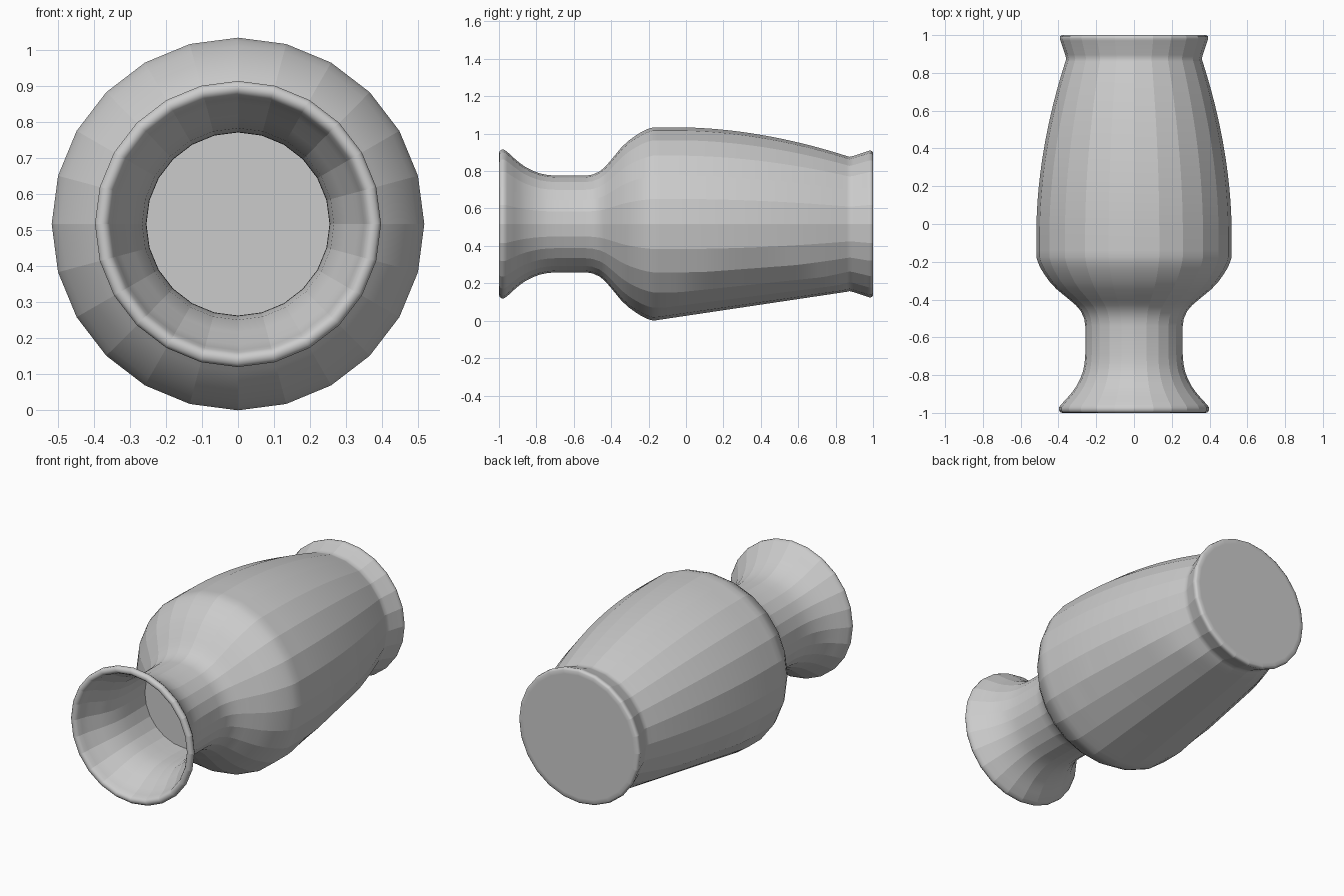
import bpy, bmesh, math

if "Cube" in bpy.data.objects:
    bpy.data.objects.remove(bpy.data.objects["Cube"])

SIDES = 24
AXIS_Z = 0.517


def body_r(y):
    return 0.517 - 0.157 * (max(y + 0.05, 0) / 0.92) ** 1.9


def radius(y, r, ang):
    # Flattened resting patch: straight chords replace the belly curve underneath
    t = ang / math.radians(67)
    if t < 1:
        half = 0.52 * math.sqrt(1 - t * t)
        a, b = 0.345 - half, 0.345 + half
        if a < y < b:
            f = (y - a) / (b - a)
            return body_r(a) * (1 - f) + body_r(b) * f
    return r


# Profile as (y, r): inside of the mouth, lip, neck, belly, base
inside = [(-0.5, 0.257), (-0.62, 0.254), (-0.7, 0.255), (-0.78, 0.266),
          (-0.86, 0.299), (-0.92, 0.335), (-0.96, 0.35)]
lip = [(-0.985, 0.357), (-0.997, 0.366), (-1.0, 0.377), (-0.997, 0.389),
       (-0.987, 0.397), (-0.972, 0.397), (-0.957, 0.387)]
neck = [(-0.92, 0.353), (-0.89, 0.327), (-0.86, 0.306), (-0.82, 0.285),
        (-0.78, 0.27), (-0.74, 0.262), (-0.69, 0.258), (-0.54, 0.258),
        (-0.5, 0.264), (-0.46, 0.282), (-0.43, 0.308), (-0.40, 0.343),
        (-0.345, 0.41), (-0.305, 0.447), (-0.27, 0.472), (-0.235, 0.494),
        (-0.205, 0.508)]
belly = [(y, body_r(y)) for y in (-0.175 + 1.035 * i / 28 for i in range(29))]
base = [(0.875, 0.359), (0.895, 0.364), (0.97, 0.389), (0.982, 0.393),
        (0.994, 0.391), (1.0, 0.382), (1.0, 0.36)]
profile = inside + lip + neck + belly + base

bm = bmesh.new()
rings = []
for y, r in profile:
    ring = []
    for k in range(SIDES):
        a = 2 * math.pi * k / SIDES  # measured from straight down
        rr = radius(y, r, min(a, 2 * math.pi - a))
        ring.append(bm.verts.new((rr * math.sin(a), y, AXIS_Z - rr * math.cos(a))))
    rings.append(ring)
for r0, r1 in zip(rings, rings[1:]):
    for k in range(SIDES):
        j = (k + 1) % SIDES
        bm.faces.new((r0[k], r0[j], r1[j], r1[k])).smooth = True
        # Facets stay crisp around the vase but smooth along it
        bm.edges.get((r0[k], r1[k])).smooth = False

# Mouth floor and base disc
for ring in (rings[0], rings[-1]):
    for e in bm.faces.new(ring).edges:
        e.smooth = False
bmesh.ops.recalc_face_normals(bm, faces=bm.faces[:])

mesh = bpy.data.meshes.new("vase")
bm.to_mesh(mesh)
bm.free()
bpy.context.collection.objects.link(bpy.data.objects.new("vase", mesh))
